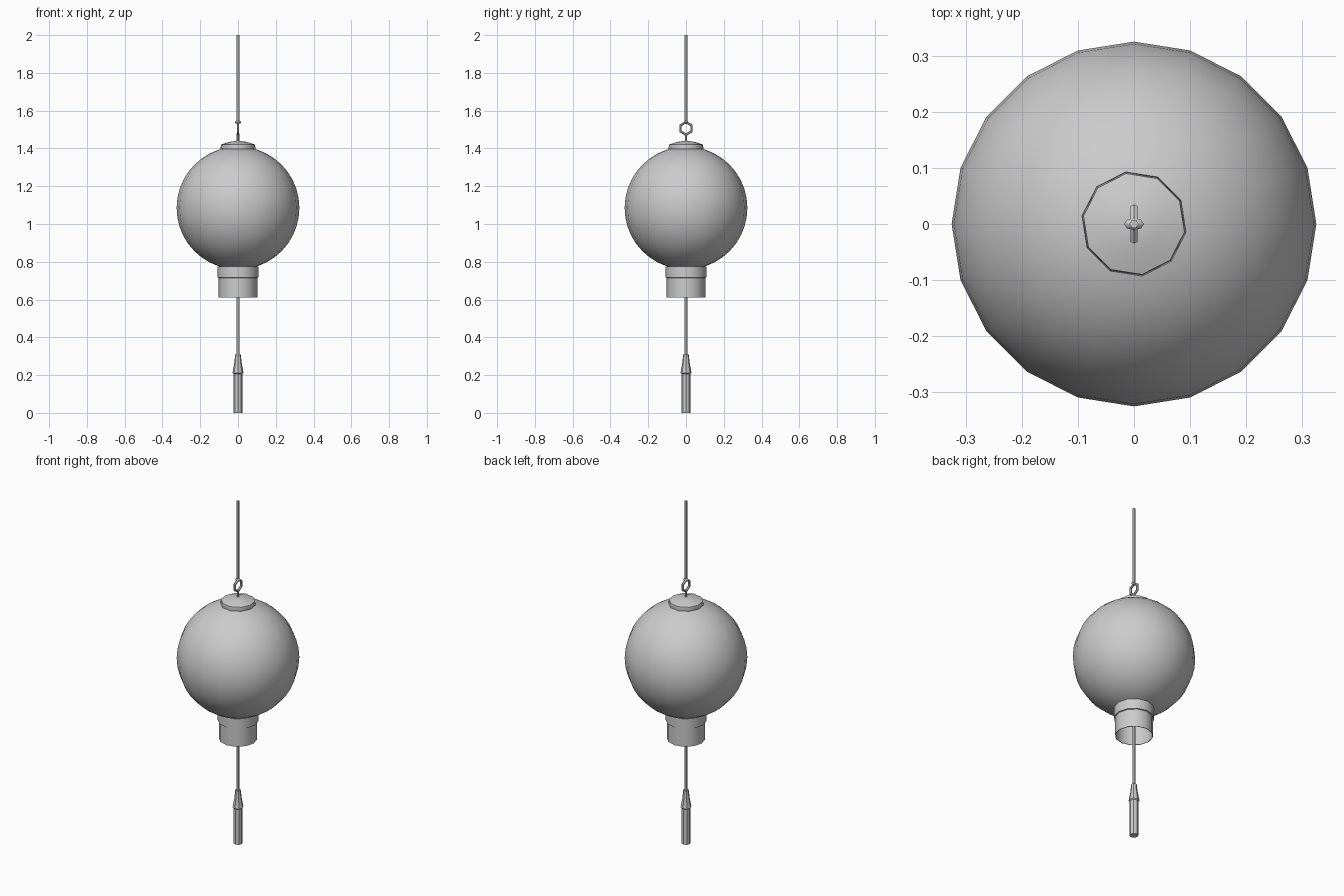
import bpy
import bmesh
import math
from mathutils import Matrix

cube = bpy.data.objects.get("Cube")
if cube:
    bpy.data.objects.remove(cube, do_unlink=True)

grey = bpy.data.materials.new("plain_grey")
grey.use_nodes = True
GREY = (0.6, 0.6, 0.6, 1)
grey.diffuse_color = GREY
grey.node_tree.nodes["Principled BSDF"].inputs["Base Color"].default_value = GREY


def finish(obj, name, angle=42):
    """Name the part, colour it and smooth its gentle edges."""
    obj.name = name
    obj.data.materials.clear()
    obj.data.materials.append(grey)
    bpy.ops.object.select_all(action="DESELECT")
    obj.select_set(True)
    bpy.context.view_layer.objects.active = obj
    bpy.ops.object.shade_smooth_by_angle(angle=math.radians(angle))
    return obj


def lathe(name, profile, sides, turn=0.0):
    """Spin (radius, height) points around z; radius 0 closes to a point."""
    bm = bmesh.new()
    points = [bm.verts.new((r, 0, z)) for r, z in profile]
    edges = [bm.edges.new(pair) for pair in zip(points, points[1:])]
    bmesh.ops.spin(bm, geom=points + edges, cent=(0, 0, 0), axis=(0, 0, 1),
                   angle=math.tau, steps=sides, use_duplicate=False)
    bmesh.ops.remove_doubles(bm, verts=bm.verts, dist=0.0005)
    bmesh.ops.recalc_face_normals(bm, faces=bm.faces)
    bm.transform(Matrix.Rotation(math.radians(turn), 4, "Z"))
    mesh = bpy.data.meshes.new(name)
    bm.to_mesh(mesh)
    bm.free()
    obj = bpy.data.objects.new(name, mesh)
    bpy.context.collection.objects.link(obj)
    return finish(obj, name)


# Round paper globe
bpy.ops.mesh.primitive_uv_sphere_add(segments=20, ring_count=20, radius=0.325,
                                     location=(0, 0, 1.085))
finish(bpy.context.object, "globe")

# Shallow domed cap
lathe("top_cap", [(0.088, 1.385), (0.094, 1.4), (0.091, 1.42),
                  (0.05, 1.434), (0, 1.442)], 10, 27)

# Stepped collar, open underneath
lathe("collar", [(0.09, 0.775), (0.108, 0.775), (0.108, 0.717), (0.102, 0.715),
                 (0.102, 0.61), (0.099, 0.61), (0.099, 0.775)], 12)

# Hanging ring with its post and knot
bpy.ops.mesh.primitive_torus_add(major_segments=6, minor_segments=6,
                                 major_radius=0.033, minor_radius=0.007,
                                 location=(0, 0, 1.506),
                                 rotation=(0, math.pi / 2, 0))
finish(bpy.context.object, "hanging_ring", 30)
lathe("ring_post", [(0, 1.43), (0.007, 1.43), (0.007, 1.478), (0, 1.478)], 6)
knot = lathe("cord_knot", [(0, 1.53), (0.012, 1.533), (0.018, 1.54),
                           (0.012, 1.546), (0, 1.55)], 8)
knot.scale.y = 0.6

# Upper and lower cords
for name, low, high in (("upper_cord", 1.54, 2.0), ("lower_cord", 0.3, 0.78)):
    lathe(name, [(0, low), (0.008, low), (0.008, high), (0, high)], 6)

# Tassel with a flared head
lathe("tassel", [(0, 0.31), (0.016, 0.31), (0.018, 0.275), (0.029, 0.212),
                 (0.024, 0.207), (0.024, 0), (0, 0)], 8)
